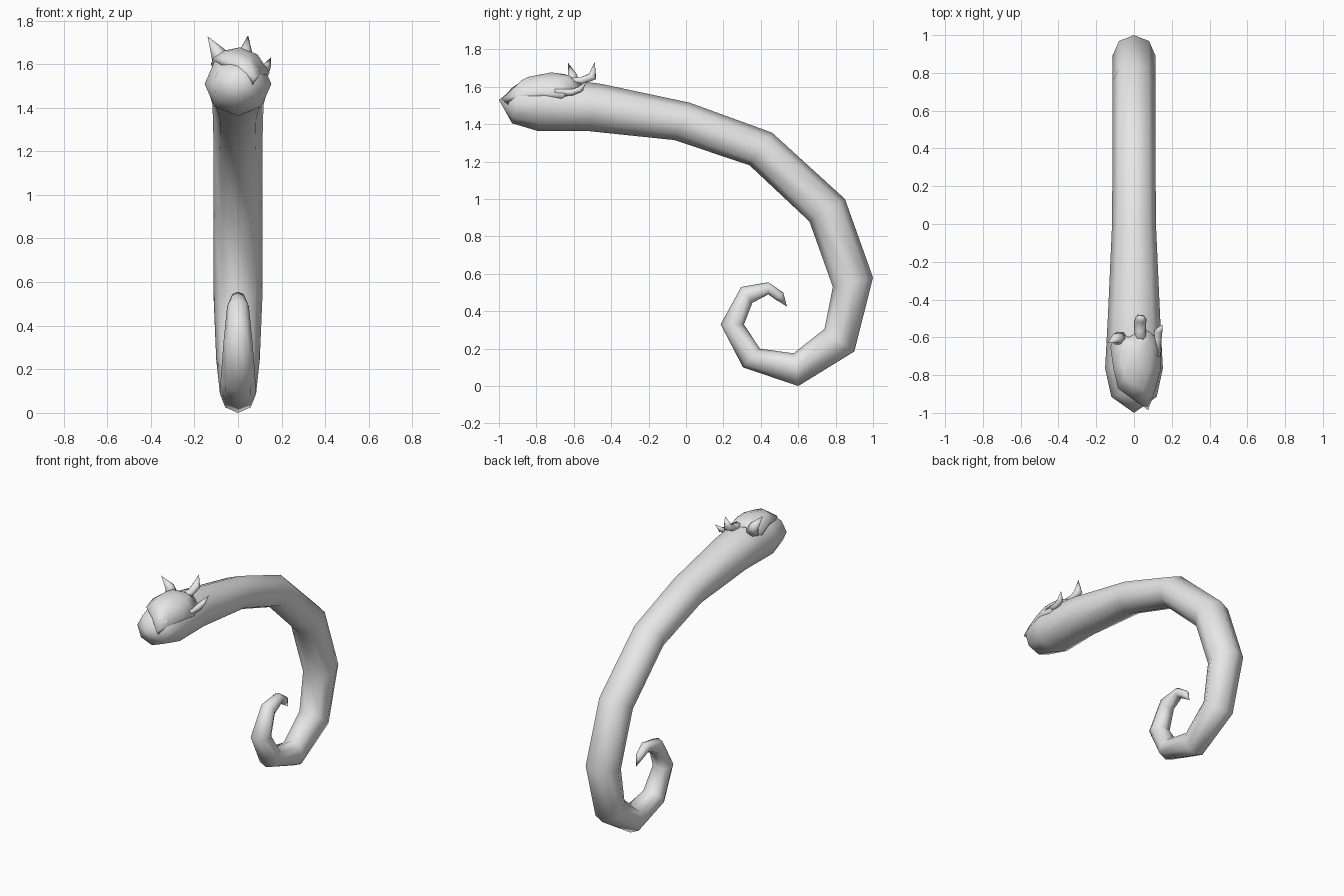
import bpy, bmesh, math
from mathutils import Vector as V

grey = bpy.data.materials.new("pale_grey")
grey.diffuse_color = (0.8, 0.8, 0.8, 1)


def loft(name, rings, start=None, end=None):
    """Skin a row of equal point rings, closing each end on a point."""
    bm = bmesh.new()
    rows = [[bm.verts.new(p) for p in ring] for ring in rings]
    n = len(rows[0])
    for a, b in zip(rows, rows[1:]):
        for i in range(n):
            j = (i + 1) % n
            bm.faces.new((a[i], a[j], b[j], b[i]))
    for row, tip in ((rows[0], start), (rows[-1], end)):
        if tip is None:
            bm.faces.new(row)
        else:
            t = bm.verts.new(tip)
            for i in range(n):
                bm.faces.new((row[i], row[(i + 1) % n], t))
    bmesh.ops.recalc_face_normals(bm, faces=bm.faces)
    me = bpy.data.meshes.new(name)
    bm.to_mesh(me)
    bm.free()
    me.materials.append(grey)
    me.shade_smooth()
    ob = bpy.data.objects.new(name, me)
    bpy.context.collection.objects.link(ob)
    return ob


def ellipse(c, a, b, n=8):
    return [c + a * math.cos(2 * math.pi * i / n) + b * math.sin(2 * math.pi * i / n)
            for i in range(n)]


# Curled body: outer y, z, inner y, z, half width, from head to tail
sections = [
    (-0.90, 1.61, -0.93, 1.405, 0.12),
    (-0.74, 1.655, -0.79, 1.363, 0.153),
    (-0.45, 1.615, -0.52, 1.363, 0.138),
    (0.02, 1.515, -0.06, 1.315, 0.117),
    (0.46, 1.355, 0.34, 1.18, 0.113),
    (0.85, 1.00, 0.66, 0.88, 0.113),
    (1.00, 0.58, 0.785, 0.53, 0.113),
    (0.90, 0.185, 0.74, 0.305, 0.10),
    (0.60, 0.00, 0.575, 0.175, 0.083),
    (0.305, 0.10, 0.395, 0.20, 0.08),
    (0.185, 0.33, 0.31, 0.33, 0.066),
    (0.295, 0.53, 0.355, 0.445, 0.05),
    (0.44, 0.555, 0.44, 0.49, 0.036),
    (0.52, 0.50, 0.475, 0.465, 0.025),
]
rings = []
for oy, oz, iy, iz, w in sections:
    o, i = V((0, oy, oz)), V((0, iy, iz))
    rings.append(ellipse((o + i) / 2, V((w, 0, 0)), (o - i) / 2))
loft("curled_body", rings, V((0, -1.0, 1.53)), V((0, 0.54, 0.425)))

# Ragged cap lying over the head, with a pointed drip at the front
outline = [V(p) for p in [
    (0.0, -0.93, 1.595), (0.075, -0.985, 1.535), (0.105, -0.90, 1.555),
    (0.14, -0.78, 1.57), (0.145, -0.66, 1.56), (0.11, -0.58, 1.58),
    (0.05, -0.56, 1.62), (-0.03, -0.60, 1.645), (-0.09, -0.57, 1.62),
    (-0.125, -0.65, 1.60), (-0.11, -0.76, 1.63), (-0.085, -0.87, 1.62)]]
apex = V((0.01, -0.72, 1.677))


def cap_ring(s, k, drop=0):
    ring = []
    for p in outline:
        q = apex.lerp(p, s)
        q.z = apex.z + (p.z - apex.z) * k - drop
        ring.append(q)
    return ring


loft("head_cap", [cap_ring(0.6, 0.3), cap_ring(1, 1), cap_ring(0.88, 1, 0.03)],
     apex, V((0.01, -0.72, 1.56)))


# Bent pointed horns: path points with half sizes across and in thickness
def horn(name, path, sizes, side):
    pts = [V(p) for p in path]
    rings = []
    for k, (w, t) in enumerate(sizes):
        d = (pts[k + 1] - pts[max(k - 1, 0)]).normalized()
        a = (V(side) - d * d.dot(V(side))).normalized()
        rings.append(ellipse(pts[k], a * w, d.cross(a) * t, 6))
    loft(name, rings, None, pts[-1])


horn("left_horn", [(-0.075, -0.61, 1.61), (-0.093, -0.605, 1.655), (-0.14, -0.63, 1.728)],
     [(0.045, 0.04), (0.033, 0.028)], (1, 0, 0))
horn("middle_horn", [(0.03, -0.64, 1.625), (0.033, -0.56, 1.632),
                     (0.035, -0.50, 1.655), (0.046, -0.488, 1.732)],
     [(0.035, 0.025), (0.03, 0.022), (0.031, 0.027)], (1, 0, 0))
horn("right_horn", [(0.115, -0.70, 1.57), (0.122, -0.61, 1.57),
                    (0.13, -0.565, 1.588), (0.152, -0.53, 1.632)],
     [(0.025, 0.022), (0.024, 0.02), (0.021, 0.018)], (1, 0, 0))
